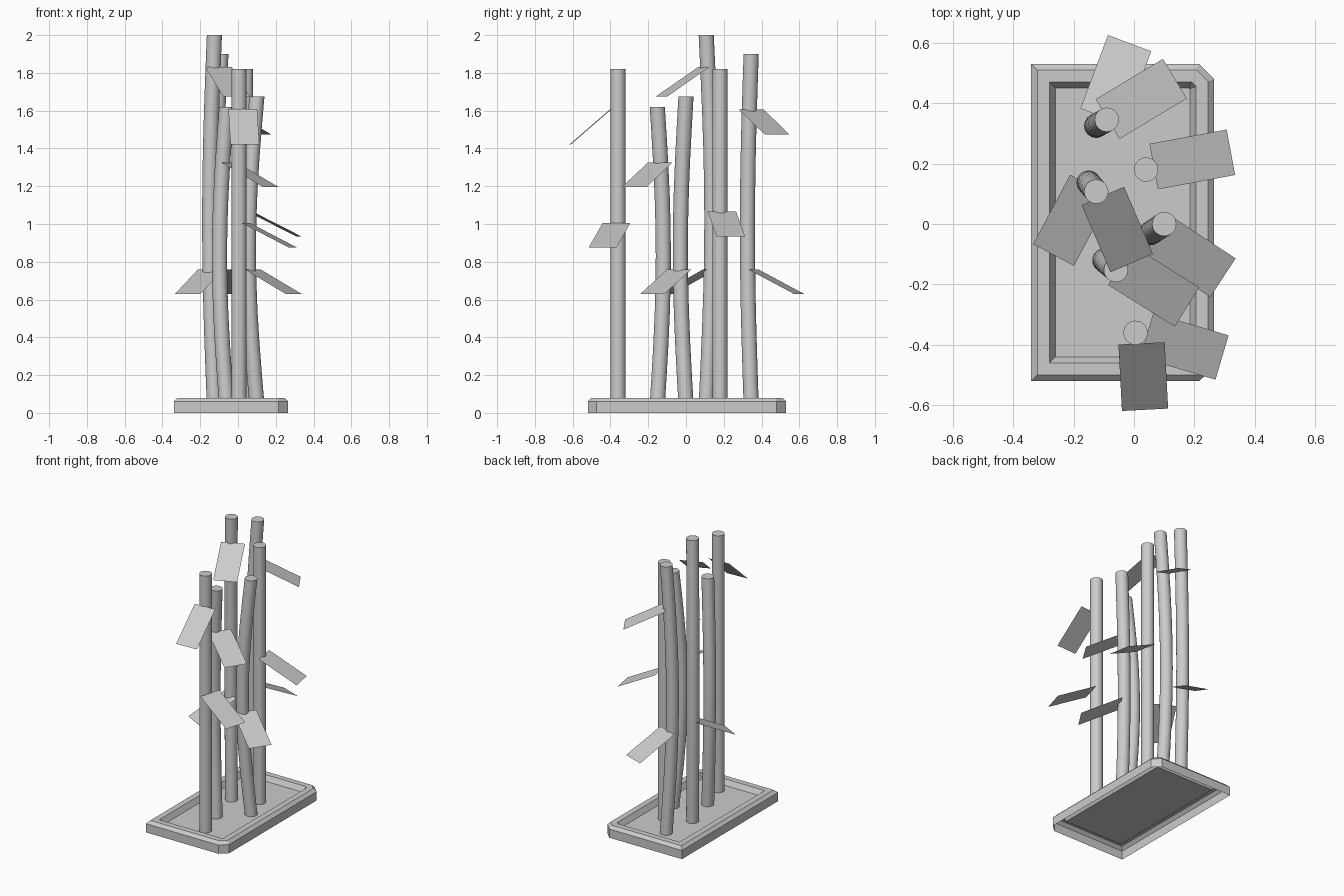
import bpy, bmesh
from math import sin, cos, pi, radians
from mathutils import Vector

if "Cube" in bpy.data.objects:
    bpy.data.objects.remove(bpy.data.objects["Cube"])


def make_object(name, bm):
    mesh = bpy.data.meshes.new(name)
    bm.to_mesh(mesh)
    bm.free()
    obj = bpy.data.objects.new(name, mesh)
    bpy.context.collection.objects.link(obj)
    return obj


def bridge(bm, lower, upper, smooth=False):
    n = len(lower)
    for i in range(n):
        j = (i + 1) % n
        f = bm.faces.new((lower[i], lower[j], upper[j], upper[i]))
        f.smooth = smooth


def inset(outline, d):
    """Move every edge of a counter-clockwise outline inwards by d."""
    result = []
    n = len(outline)
    for i in range(n):
        p, q, r = (Vector(outline[k % n]) for k in (i - 1, i, i + 1))
        a, b = (q - p).normalized(), (r - q).normalized()
        n1, n2 = Vector((-a.y, a.x)), Vector((-b.y, b.x))
        result.append(q + (n1 + n2) * d / (1 + n1.dot(n2)))
    return result


# Planter tray: open underneath, raised rim, two clipped corners on the right
outline = [(-0.34, -0.52), (0.215, -0.52), (0.265, -0.475),
           (0.265, 0.48), (0.215, 0.53), (-0.34, 0.53)]
bm = bmesh.new()
prev = None
for d, z in ((0, 0), (0, 0.06), (0.02, 0.08), (0.06, 0.08), (0.08, 0.045)):
    ring = [bm.verts.new((p.x, p.y, z)) for p in inset(outline, d)]
    if prev:
        bridge(bm, prev, ring)
    prev = ring
bm.faces.new(prev)
make_object("planter_tray", bm)


# Stalks: round poles, some bowed sideways around the middle
def stalk(name, x, y, top, bow_x=0, bow_y=0, radius=0.04, sides=32):
    bm = bmesh.new()
    steps = 10 if bow_x or bow_y else 1
    prev = None
    for s in range(steps + 1):
        t = s / steps
        bow = sin(pi * t) if 0 < t < 1 else 0
        z = 0.045 + (top - 0.045) * t
        ring = [bm.verts.new((x + bow_x * bow + radius * cos(2 * pi * i / sides),
                              y + bow_y * bow + radius * sin(2 * pi * i / sides), z))
                for i in range(sides)]
        if prev:
            bridge(bm, prev, ring, True)
        prev = ring
    bm.faces.new(prev)
    for e in bm.edges:
        if len(e.link_faces) == 2 and e.calc_face_angle() > 0.6:
            e.smooth = False
    make_object(name, bm)


stalks = [(0.005, -0.36, 1.82), (0.04, 0.18, 1.82),
          (-0.09, 0.345, 1.90, -0.035, -0.02),
          (-0.125, 0.107, 2.0, -0.025, 0.03),
          (-0.06, -0.152, 1.62, -0.038, 0.032),
          (0.10, 0.0, 1.675, -0.045, -0.03)]
for k, args in enumerate(stalks):
    stalk(f"stalk_{k + 1}", *args)


# Leaves: flat cards sloping down and away from a stalk
def leaf(name, x, y, angle, z, reach=0.26, drop=0.13, width=0.153):
    out = Vector((cos(radians(angle)), sin(radians(angle)), 0))
    side = Vector((-out.y, out.x, 0)) * width / 2
    near = Vector((x, y, z))
    far = near + out * reach - Vector((0, 0, drop))
    bm = bmesh.new()
    bm.faces.new([bm.verts.new(p) for p in
                  (near - side, far - side, far + side, near + side)])
    make_object(name, bm)


leaves = [(0.025, -0.395, -87, 1.61, 0.22, 0.19), (0.042, -0.368, -16.5, 1.005),
          (0.065, 0.19, 10.5, 1.065), (-0.045, -0.137, -32, 1.325),
          (0.077, -0.035, -33.3, 0.76), (-0.103, 0.093, -66.8, 1.83, 0.242, 0.155),
          (-0.144, 0.127, -118, 0.76), (-0.106, 0.355, 69.4, 0.76),
          (-0.0875, 0.347, 31, 1.605)]
for k, args in enumerate(leaves):
    leaf(f"leaf_{k + 1}", *args)
